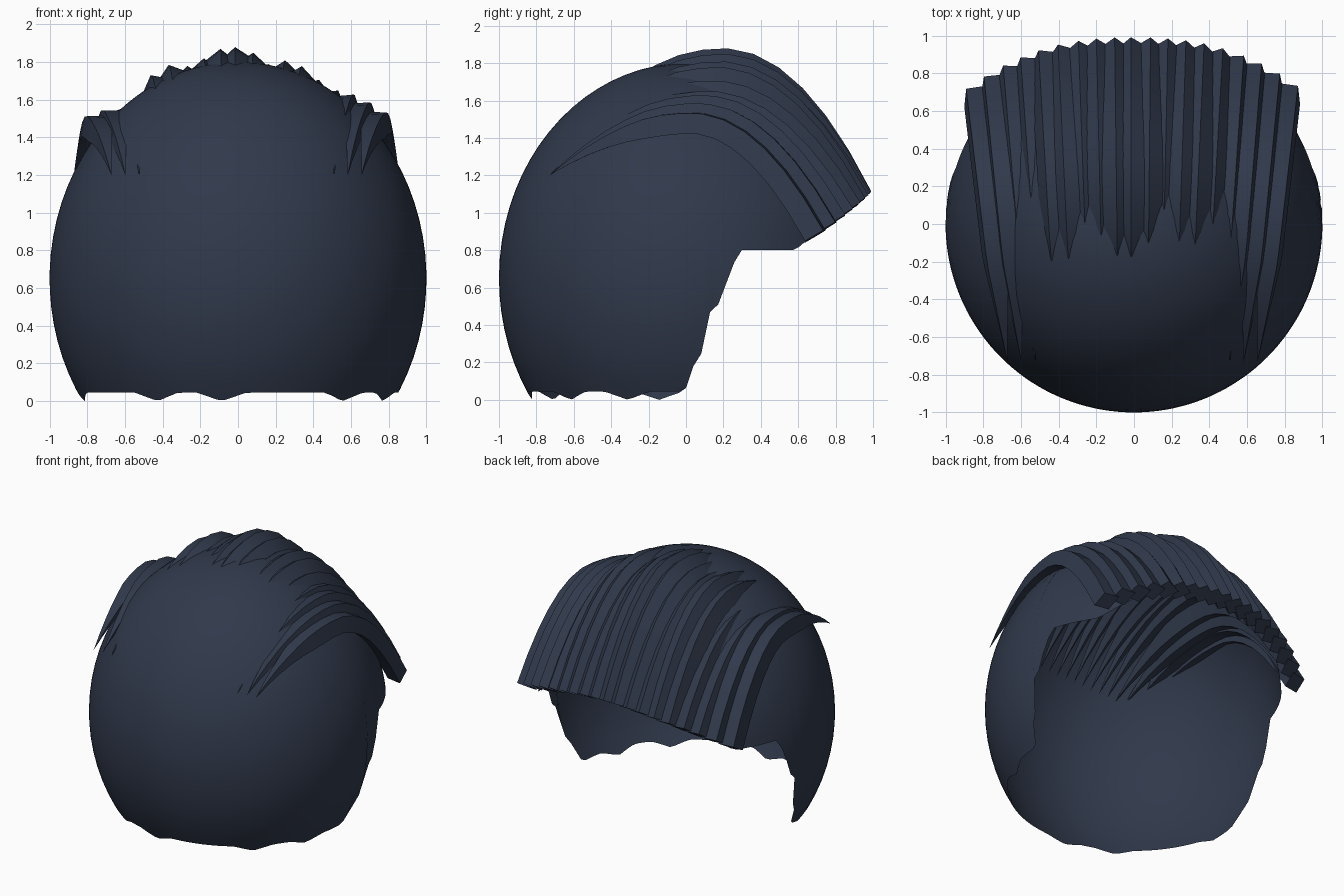
import bpy, bmesh, random
from math import sin, cos, sqrt, acos, radians, degrees, pi
from mathutils import Vector, Quaternion

random.seed(4)
cube = bpy.data.objects.get("Cube")
if cube:
    bpy.data.objects.remove(cube)

# One dark slate colour for everything
COLOUR = (0.030, 0.041, 0.071, 1)
slate = bpy.data.materials.new("dark slate hair")
slate.use_nodes = True
slate.diffuse_color = COLOUR
bsdf = slate.node_tree.nodes["Principled BSDF"]
bsdf.inputs["Base Color"].default_value = COLOUR
bsdf.inputs["Roughness"].default_value = 0.7


def finish(bm, name, angle, recalc=True):
    if recalc:
        bmesh.ops.recalc_face_normals(bm, faces=bm.faces)
    mesh = bpy.data.meshes.new(name)
    bm.to_mesh(mesh)
    bm.free()
    mesh.materials.append(slate)
    ob = bpy.data.objects.new(name, mesh)
    bpy.context.collection.objects.link(ob)
    bpy.ops.object.select_all(action='DESELECT')
    ob.select_set(True)
    bpy.context.view_layer.objects.active = ob
    bpy.ops.object.shade_smooth_by_angle(angle=radians(angle))
    return ob


# Scalp shell: an open ellipsoid whose rim height depends on the direction
MID, RISE = 0.65, 1.15
RIM = [(0, 1.14), (25, 1.1), (40, 0.95), (54, 0.8), (73.5, 0.8), (79, 0.56),
       (82.5, 0.47), (81.8, 0.42), (86, 0.25), (85.3, 0.22), (90.5, 0.04)]
RIM.sort()
TEETH = [-149, -174, 138, 112, -100]


def rim_height(a):
    d = abs(a)
    for (a0, z0), (a1, z1) in zip(RIM, RIM[1:]):
        if a0 <= d <= a1:
            return z0 + (z1 - z0) * (d - a0) / (a1 - a0)
    gap = min(min(abs(a - t), 360 - abs(a - t)) for t in TEETH)
    return 0.045 * min(1, gap / 9)


def build_shell(columns=144, rows=26):
    bm = bmesh.new()
    pole = bm.verts.new((0, 0, MID + RISE))
    strips = []
    for c in range(columns):
        deg = -180 + 360 * c / columns
        a = radians(deg)
        end = acos((rim_height(deg) - MID) / RISE)
        strip = []
        for r in range(1, rows + 1):
            t = end * r / rows
            strip.append(bm.verts.new((sin(t) * sin(a), sin(t) * cos(a),
                                       MID + RISE * cos(t))))
        strips.append(strip)
    for c in range(columns):
        p, q = strips[c], strips[(c + 1) % columns]
        bm.faces.new((pole, q[0], p[0]))
        for r in range(rows - 1):
            bm.faces.new((p[r], q[r], q[r + 1], p[r + 1]))
    return finish(bm, "scalp_shell", 60)


build_shell()

# Swept locks: diamond section, pointed tail, arched path, blunt front end
PEAKS = [1.53, 1.56, 1.56, 1.61, 1.74, 1.79, 1.78, 1.82, 1.87, 1.88,
         1.85, 1.79, 1.81, 1.78, 1.71, 1.66, 1.64, 1.60, 1.55]
TAIL_Y, TAIL_Z = -0.73, 1.2
HALF_WIDTH, HALF_DEPTH = 0.088, 0.07


def lock_path(x, peak, steps=14):
    tip_y = 0.93 - 0.39 * abs(x) ** 2.5
    tip_z = 1.08 - 0.3 * x * x
    peak_y = 0.2 - 0.25 * x * x
    pts = []
    for i in range(steps + 1):
        y = TAIL_Y + (tip_y - TAIL_Y) * i / steps
        if y < peak_y:
            u, base = (peak_y - y) / (peak_y - TAIL_Y), TAIL_Z
        else:
            u, base = (y - peak_y) / (tip_y - peak_y), tip_z
        z = base + (peak - base) * (1 - u * u)
        pts.append(Vector((x * (0.8 + 0.2 * i / steps), y, z)))
    return pts


def build_lock(index, x, peak):
    pts = lock_path(x, peak - HALF_DEPTH)
    roll = 0.75 * x + random.uniform(-0.15, 0.15)
    bm = bmesh.new()
    tail = bm.verts.new(pts[0])
    rings = []
    for i in range(1, len(pts)):
        ahead = pts[min(i + 1, len(pts) - 1)]
        tangent = (ahead - pts[i - 1]).normalized()
        side = tangent.cross(Vector((0, 0, 1))).normalized()
        side = Quaternion(tangent, roll) @ side
        up = side.cross(tangent)
        size = min(1, i / (len(pts) - 1) / 0.38)
        w, d = side * HALF_WIDTH * size, up * HALF_DEPTH * size
        rings.append([bm.verts.new(pts[i] + o) for o in (w, d, -w, -d)])
    for k in range(4):
        n = (k + 1) % 4
        bm.faces.new((tail, rings[0][k], rings[0][n]))
        for a, b in zip(rings, rings[1:]):
            bm.faces.new((a[k], b[k], b[n], a[n]))
    bm.faces.new(rings[-1])
    return finish(bm, f"swept_lock_{index + 1}", 40)


for i, peak in enumerate(PEAKS):
    build_lock(i, -0.84 + 1.66 * i / (len(PEAKS) - 1), peak)
